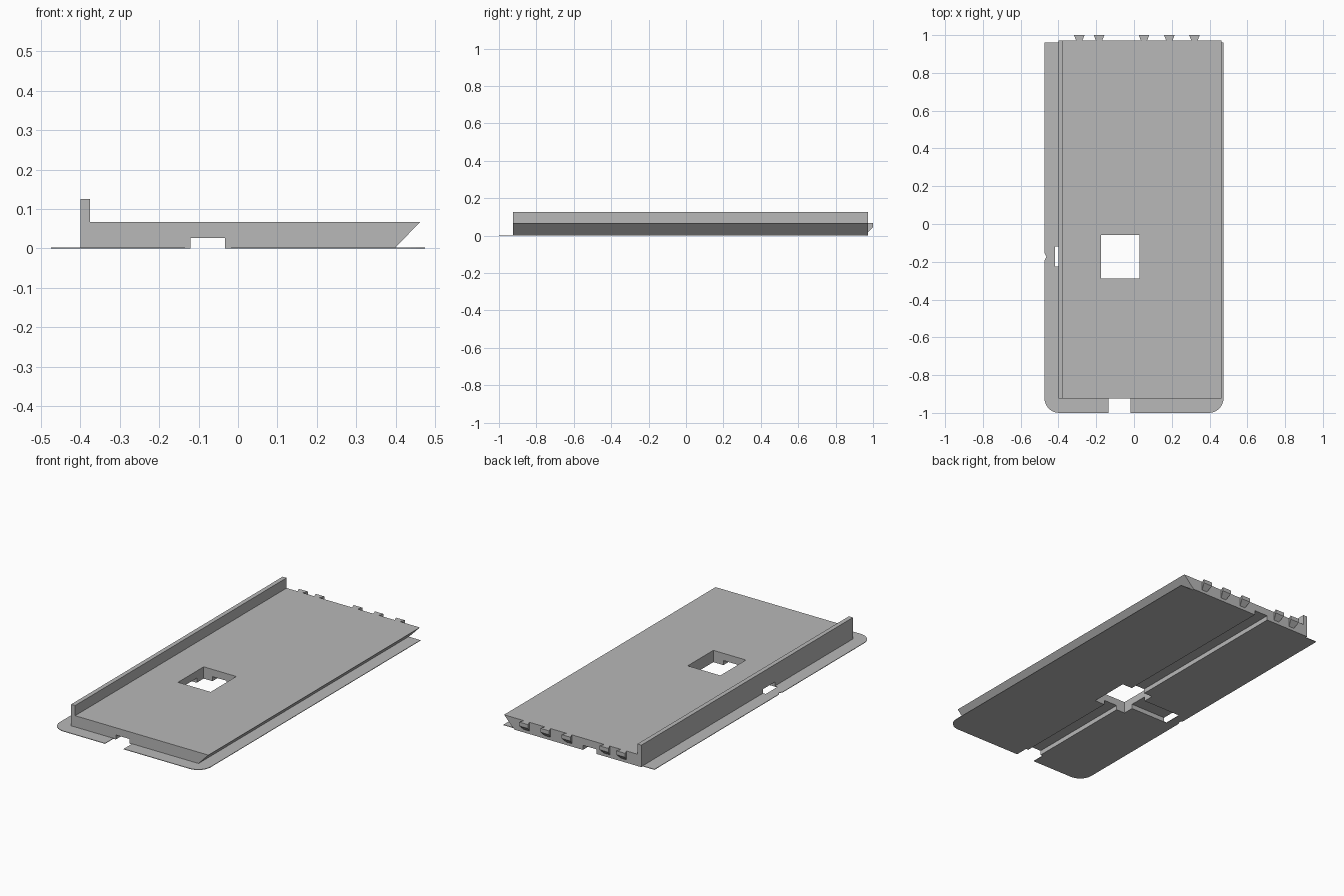
import bpy, bmesh, math
from mathutils import Vector

if "Cube" in bpy.data.objects:
    bpy.data.objects.remove(bpy.data.objects["Cube"])

grey = bpy.data.materials.new("plain grey")
grey.diffuse_color = (0.48, 0.48, 0.48, 1)
grey.use_nodes = True
grey.node_tree.nodes["Principled BSDF"].inputs["Base Color"].default_value = grey.diffuse_color


def prism(name, outline, place, sweep):
    """Extrude a 2D outline; place maps (a, b) to 3D, sweep is the extrusion."""
    bm = bmesh.new()
    base = bm.faces.new([bm.verts.new(place(a, b)) for a, b in outline])
    ext = bmesh.ops.extrude_face_region(bm, geom=[base])
    verts = [g for g in ext["geom"] if isinstance(g, bmesh.types.BMVert)]
    bmesh.ops.translate(bm, verts=verts, vec=Vector(sweep))
    bmesh.ops.recalc_face_normals(bm, faces=bm.faces)
    mesh = bpy.data.meshes.new(name)
    bm.to_mesh(mesh)
    bm.free()
    mesh.materials.append(grey)
    obj = bpy.data.objects.new(name, mesh)
    bpy.context.collection.objects.link(obj)
    return obj


def box(name, x0, x1, y0, y1, z0, z1):
    return prism(name, [(x0, y0), (x1, y0), (x1, y1), (x0, y1)],
                 lambda a, b: (a, b, z0), (0, 0, z1 - z0))


def cut(target, cutter):
    """Subtract the cutter from the target, then discard the cutter."""
    mod = target.modifiers.new("cut", 'BOOLEAN')
    mod.operation, mod.solver, mod.object = 'DIFFERENCE', 'EXACT', cutter
    cutter.hide_render = True
    bpy.context.view_layer.objects.active = target
    bpy.ops.object.modifier_apply(modifier=mod.name)
    bpy.data.objects.remove(cutter)


FRONT, BACK, TOP = -0.925, 0.972, 0.067

# Deck slab with a raised left lip and an undercut right edge
deck = prism("deck",
             [(-0.40, 0), (0.397, 0), (0.462, TOP), (-0.375, TOP),
              (-0.375, 0.125), (-0.40, 0.125)],
             lambda a, b: (a, FRONT, b), (0, BACK - FRONT, 0))
# Lengthwise channel, side channel and square through-hole
cut(deck, box("channel_cutter", -0.12, -0.033, -1.1, 1.1, -0.05, 0.026))
cut(deck, box("side_channel_cutter", -0.5, -0.08, -0.225, -0.12, -0.05, 0.026))
cut(deck, box("hole_cutter", -0.175, 0.03, -0.288, -0.058, -0.1, 0.2))

# Thin brim around the deck, rounded at the front corners
W, R = 0.474, 0.078
corner = [(W - R + R * math.sin(t), -1 + R - R * math.cos(t))
          for t in [i * math.pi / 16 for i in range(9)]]
outline = corner + [(W, 0.96), (-W, 0.96)] + [(-x, y) for x, y in reversed(corner)]
brim = prism("brim", outline, lambda a, b: (a, b, 0), (0, 0, 0.003))
cut(brim, box("footprint_cutter", -0.40, 0.397, FRONT, 1.2, -0.1, 0.1))
cut(brim, box("front_gap_cutter", -0.135, -0.018, -1.1, -0.9, -0.1, 0.1))
cut(brim, box("side_gap_cutter", -0.417, -0.38, -0.225, -0.12, -0.1, 0.1))
cut(brim, prism("notch_cutter", [(-0.49, -0.225), (-0.464, -0.173), (-0.49, -0.12)],
                lambda a, b: (a, b, -0.1), (0, 0, 0.2)))

# Flared teeth along the back edge, with sloped undersides
for i, x in enumerate((-0.29, -0.185, 0.053, 0.187, 0.32)):
    tooth = prism(f"tooth_{i + 1}",
                  [(BACK, 0.017), (1.0, 0.045), (1.0, TOP), (BACK, TOP)],
                  lambda a, b: (x - 0.028, a, b), (0.056, 0, 0))
    for v in tooth.data.vertices:
        if v.co.y < 0.99:
            v.co.x = x + (v.co.x - x) * 0.6
